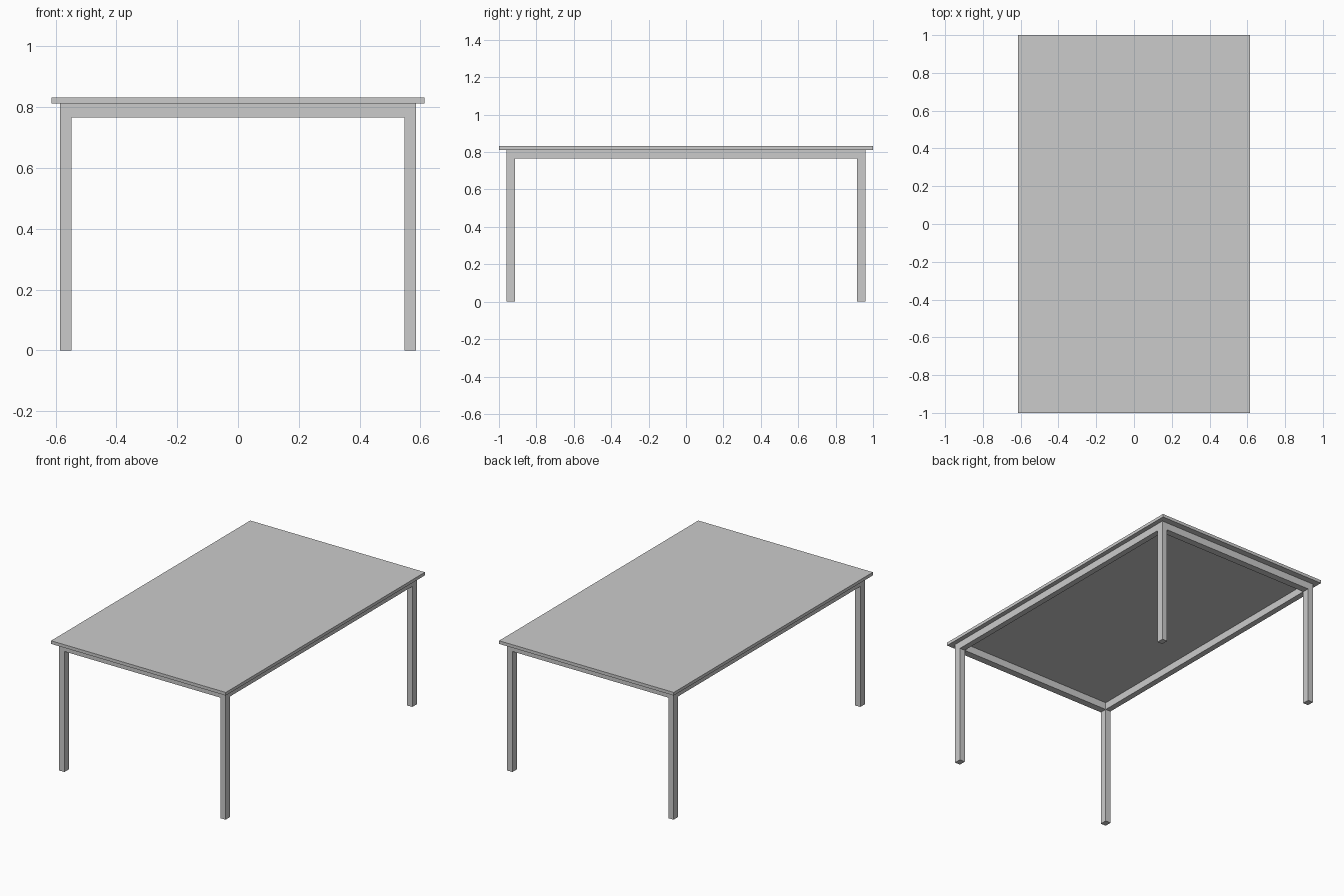
import bpy

if "Cube" in bpy.data.objects:
    bpy.data.objects.remove(bpy.data.objects["Cube"])

TOP_X, TOP_Y = 0.614, 1.0          # tabletop half sizes
Z_RAIL, Z_UNDER, Z_TOP = 0.766, 0.812, 0.832
OUT_X, IN_X = 0.585, 0.548         # frame outer / inner faces
OUT_Y, IN_Y = 0.96, 0.915


def box(name, lo, hi):
    centre = [(a + b) / 2 for a, b in zip(lo, hi)]
    bpy.ops.mesh.primitive_cube_add(size=1, location=centre)
    ob = bpy.context.object
    ob.name = name
    ob.scale = [b - a for a, b in zip(lo, hi)]
    bpy.ops.object.transform_apply(location=False, rotation=False, scale=True)
    return ob


# Tabletop slab
box("tabletop", (-TOP_X, -TOP_Y, Z_UNDER), (TOP_X, TOP_Y, Z_TOP))

# Four square-section legs
for side, sx in (("left", -1), ("right", 1)):
    for end, sy in (("front", -1), ("back", 1)):
        xs = sorted((sx * IN_X, sx * OUT_X))
        ys = sorted((sy * IN_Y, sy * OUT_Y))
        box(f"{end}_{side}_leg", (xs[0], ys[0], 0), (xs[1], ys[1], Z_UNDER))

# Short rails between the legs
for end, s in (("front", -1), ("back", 1)):
    ys = sorted((s * IN_Y, s * OUT_Y))
    box(f"{end}_rail", (-IN_X, ys[0], Z_RAIL), (IN_X, ys[1], Z_UNDER))

# Long rails between the legs
for side, s in (("left", -1), ("right", 1)):
    xs = sorted((s * IN_X, s * OUT_X))
    box(f"{side}_rail", (xs[0], -IN_Y, Z_RAIL), (xs[1], IN_Y, Z_UNDER))
